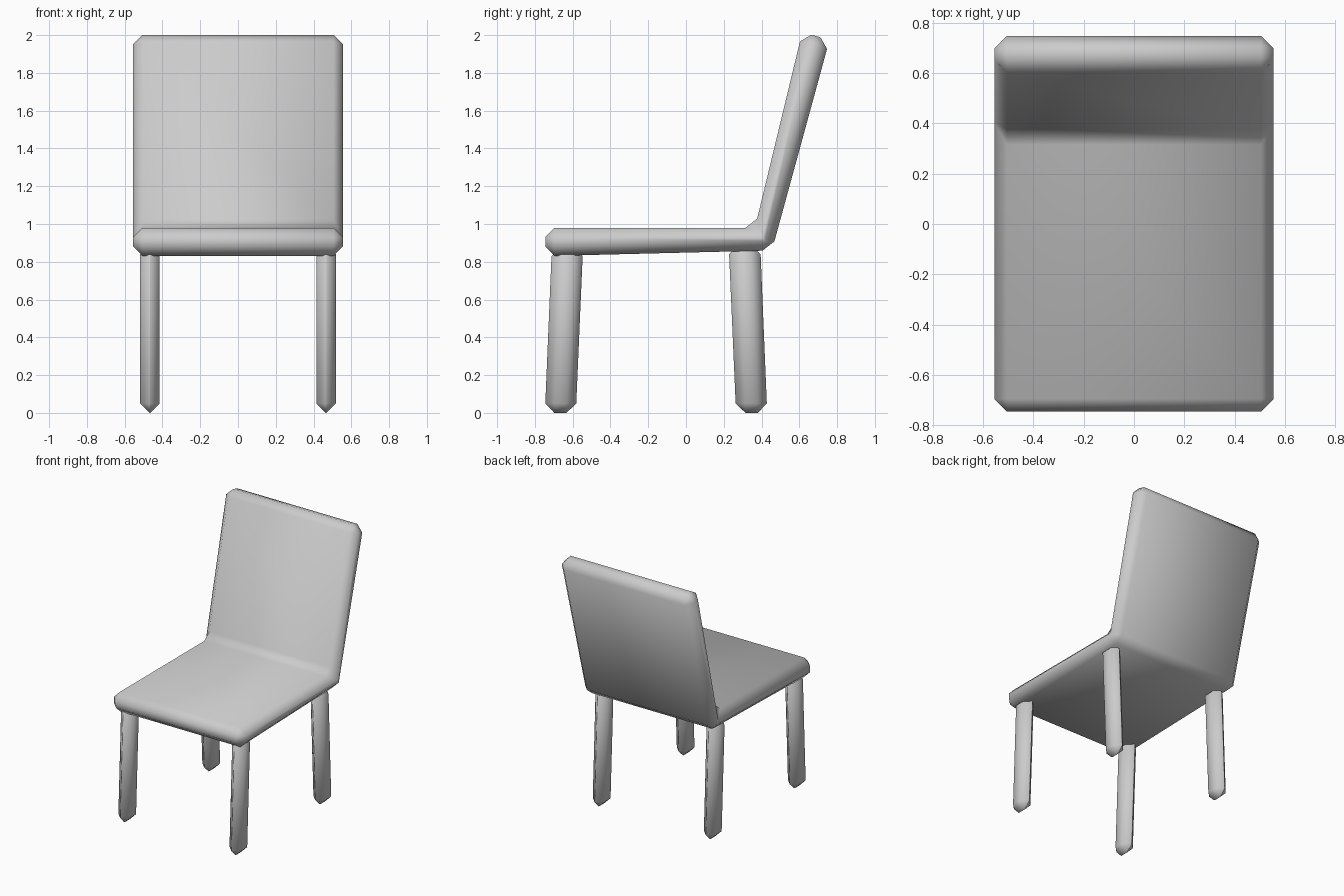
import bpy, bmesh

if "Cube" in bpy.data.objects:
    bpy.data.objects.remove(bpy.data.objects["Cube"])


def bevelled_slab(name, profile, x0, x1, bevel):
    """Extrude a (y, z) profile along x and chamfer every edge."""
    bm = bmesh.new()
    face = bm.faces.new([bm.verts.new((x0, y, z)) for y, z in profile])
    ext = bmesh.ops.extrude_face_region(bm, geom=[face])
    verts = [v for v in ext["geom"] if isinstance(v, bmesh.types.BMVert)]
    bmesh.ops.translate(bm, verts=verts, vec=(x1 - x0, 0, 0))
    bmesh.ops.recalc_face_normals(bm, faces=bm.faces[:])
    bmesh.ops.bevel(bm, geom=bm.edges[:], offset=bevel, segments=1,
                    profile=0.5, affect='EDGES')
    bmesh.ops.recalc_face_normals(bm, faces=bm.faces[:])
    for f in bm.faces:
        f.smooth = True
    mesh = bpy.data.meshes.new(name)
    bm.to_mesh(mesh)
    bm.free()
    obj = bpy.data.objects.new(name, mesh)
    bpy.context.collection.objects.link(obj)
    return obj


# Seat and leaning backrest as one bent slab
bevelled_slab("seat_and_backrest",
              [(-0.745, 0.83), (0.455, 0.86), (0.76, 1.975),
               (0.615, 2.015), (0.365, 0.98), (-0.745, 0.98)],
              -0.555, 0.555, 0.05)

# Slightly splayed legs, mirrored left and right
legs = {
    "front_leg": [(-0.747, 0), (-0.583, 0), (-0.545, 0.88), (-0.71, 0.88)],
    "rear_leg": [(0.265, 0), (0.43, 0), (0.393, 0.89), (0.226, 0.89)],
}
for part, profile in legs.items():
    for side, sx in (("left", -1), ("right", 1)):
        cx = sx * 0.467
        bevelled_slab(f"{part}_{side}", profile, cx - 0.052, cx + 0.052, 0.05)
